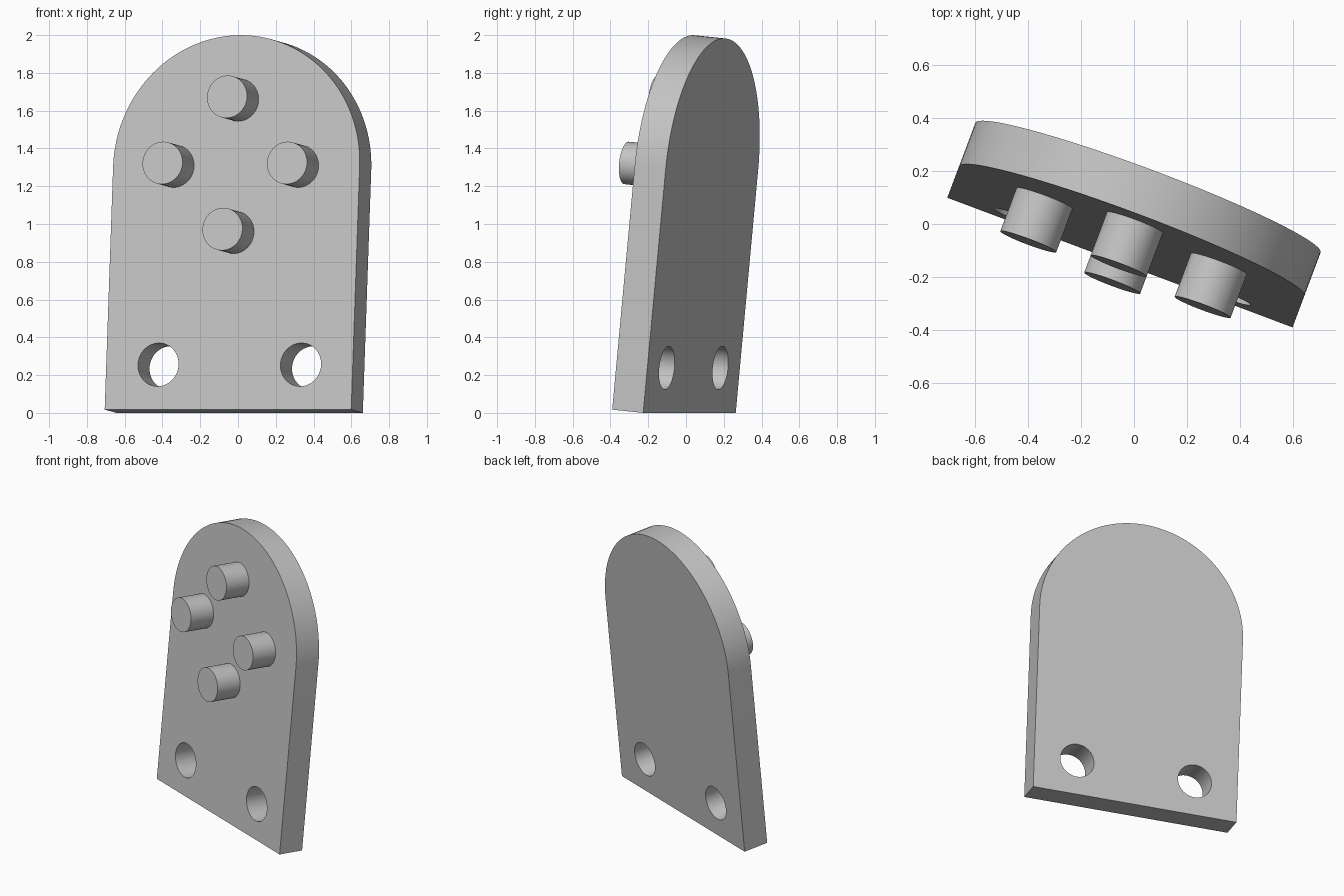
import bpy, bmesh
from math import radians, pi, cos, sin
from mathutils import Matrix

cube = bpy.data.objects.get("Cube")
if cube:
    bpy.data.objects.remove(cube, do_unlink=True)

RADIUS = 0.697       # half width of the plate and radius of its round top
STRAIGHT = 1.295     # height where the round top begins
THICK = 0.176
PEG_R, PEG_LEN, PEG_RING = 0.113, 0.176, 0.352
HOLE_R, HOLE_X, HOLE_Z = 0.115, 0.403, 0.239

# Whole model is turned sideways and leans back
POSE = (Matrix.Translation((-0.0533, -0.1457, 0.0173))
        @ Matrix.Rotation(radians(-20.58), 4, 'Z')
        @ Matrix.Rotation(radians(-5.63), 4, 'X'))

grey = bpy.data.materials.new("plain grey")
grey.use_nodes = True
colour = (0.55, 0.55, 0.55, 1)
grey.diffuse_color = colour
grey.node_tree.nodes["Principled BSDF"].inputs["Base Color"].default_value = colour


def extrude_profile(name, points, y0, y1):
    """Solid from an x-z outline, running from y0 (front) to y1 (back)."""
    bm = bmesh.new()
    face = bm.faces.new([bm.verts.new((x, y0, z)) for x, z in points])
    back = bmesh.ops.extrude_face_region(bm, geom=[face], use_keep_orig=True)
    moved = [v for v in back["geom"] if isinstance(v, bmesh.types.BMVert)]
    bmesh.ops.translate(bm, verts=moved, vec=(0, y1 - y0, 0))
    bmesh.ops.recalc_face_normals(bm, faces=bm.faces)
    mesh = bpy.data.meshes.new(name)
    bm.to_mesh(mesh)
    bm.free()
    mesh.materials.append(grey)
    obj = bpy.data.objects.new(name, mesh)
    bpy.context.collection.objects.link(obj)
    obj.matrix_world = POSE
    return obj


def arc(cx, cz, r, sweep, steps):
    return [(cx + r * cos(sweep * i / steps), cz + r * sin(sweep * i / steps))
            for i in range(steps + 1)]


def circle(cx, cz, r):
    return arc(cx, cz, r, 2 * pi, 64)[:-1]


def select_only(obj):
    bpy.ops.object.select_all(action='DESELECT')
    obj.select_set(True)
    bpy.context.view_layer.objects.active = obj


# Plate with a round top
outline = [(-RADIUS, 0), (RADIUS, 0)] + arc(0, STRAIGHT, RADIUS, pi, 64)
plate = extrude_profile("plate", outline, 0, THICK)

# Two through holes near the foot
for side in (-1, 1):
    cutter = extrude_profile("hole_cutter", circle(side * HOLE_X, HOLE_Z, HOLE_R),
                             -0.1, THICK + 0.1)
    cutter.hide_render = True
    cut = plate.modifiers.new("hole", 'BOOLEAN')
    cut.operation, cut.solver, cut.object = 'DIFFERENCE', 'EXACT', cutter
    select_only(plate)
    bpy.ops.object.modifier_apply(modifier=cut.name)
    bpy.data.objects.remove(cutter, do_unlink=True)

# Four pegs in a diamond on the front
parts = [plate]
for name, dx, dz in (("top", 0, 1), ("bottom", 0, -1), ("left", 1, 0), ("right", -1, 0)):
    outline = circle(dx * PEG_RING, STRAIGHT + dz * PEG_RING, PEG_R)
    parts.append(extrude_profile(name + "_peg", outline, -PEG_LEN, 0.02))

for part in parts:
    select_only(part)
    bpy.ops.object.shade_smooth_by_angle(angle=radians(30))
